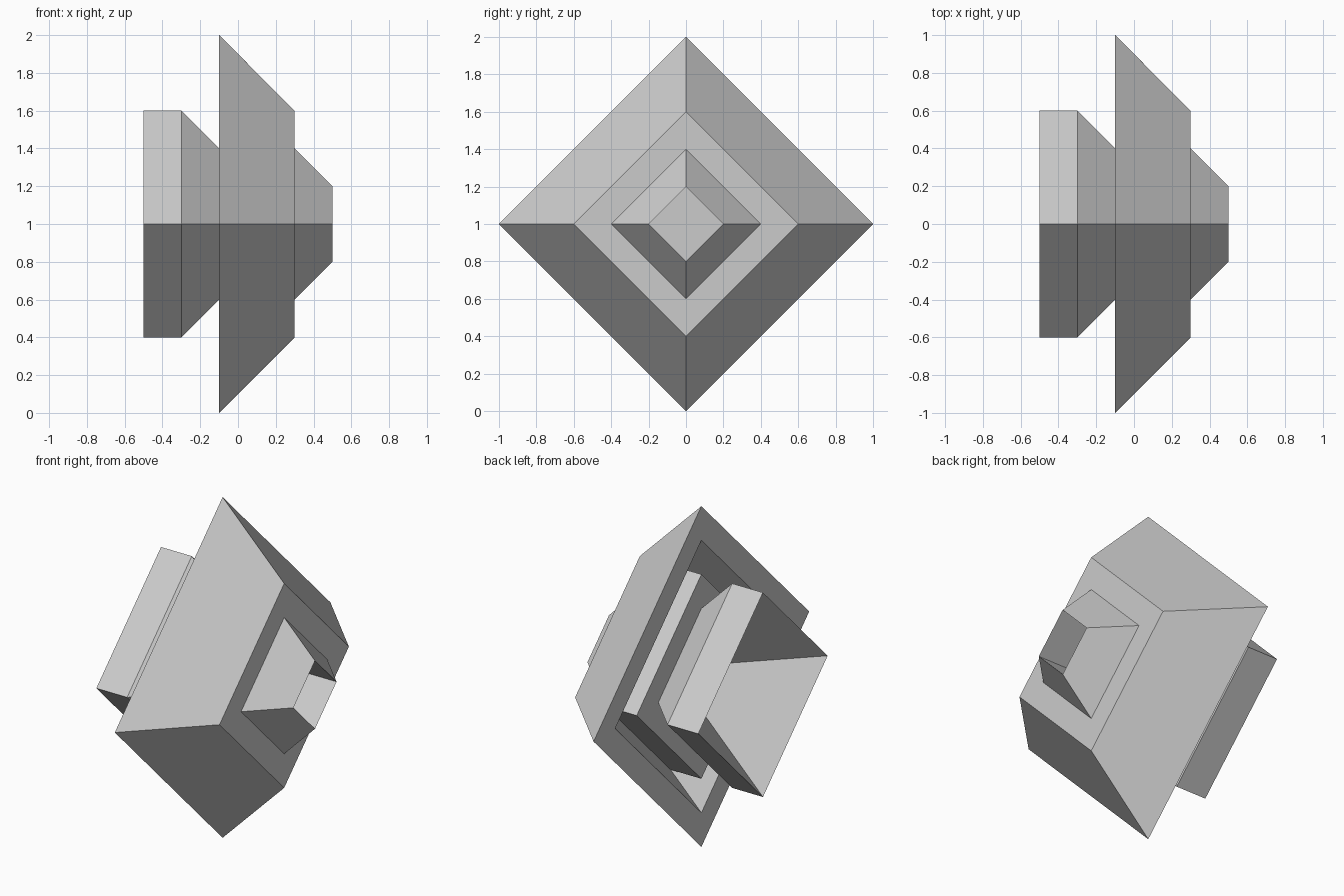
import bpy, bmesh, math

if "Cube" in bpy.data.objects:
    bpy.data.objects.remove(bpy.data.objects["Cube"])

# Profile as (x, radius), from the front bore floor over the outside to the rear funnel floor
PROFILE = [
    (0.3, 0.2), (0.5, 0.2),                  # square bore
    (0.3, 0.4), (0.3, 0.6),                  # tapered nozzle and front face
    (-0.1, 1.0), (-0.1, 0.8),                # large sloped body and rear rim
    (0.1, 0.6), (-0.1, 0.6),                 # V groove in the back
    (-0.1, 0.4), (-0.3, 0.6), (-0.5, 0.6),   # neck and rear flange
    (-0.1, 0.2),                             # rear funnel
]
SIDES = 4
AXIS_Z = 1.0


def lathe_x(name, profile, sides):
    """Revolve a profile about the x axis with flat sides and capped ends."""
    bm = bmesh.new()
    rings = []
    for x, r in profile:
        ring = []
        for i in range(sides):
            a = 2 * math.pi * i / sides
            ring.append(bm.verts.new((x, r * math.cos(a), AXIS_Z + r * math.sin(a))))
        rings.append(ring)
    for a, b in zip(rings, rings[1:]):
        for i in range(sides):
            j = (i + 1) % sides
            bm.faces.new((a[i], a[j], b[j], b[i]))
    bm.faces.new(rings[0])
    bm.faces.new(rings[-1])
    bmesh.ops.recalc_face_normals(bm, faces=bm.faces)
    mesh = bpy.data.meshes.new(name)
    bm.to_mesh(mesh)
    bm.free()
    obj = bpy.data.objects.new(name, mesh)
    bpy.context.collection.objects.link(obj)
    return obj


# Four-sided body with nozzle, groove, flange and funnel
lathe_x("diamond_nozzle_body", PROFILE, SIDES)
